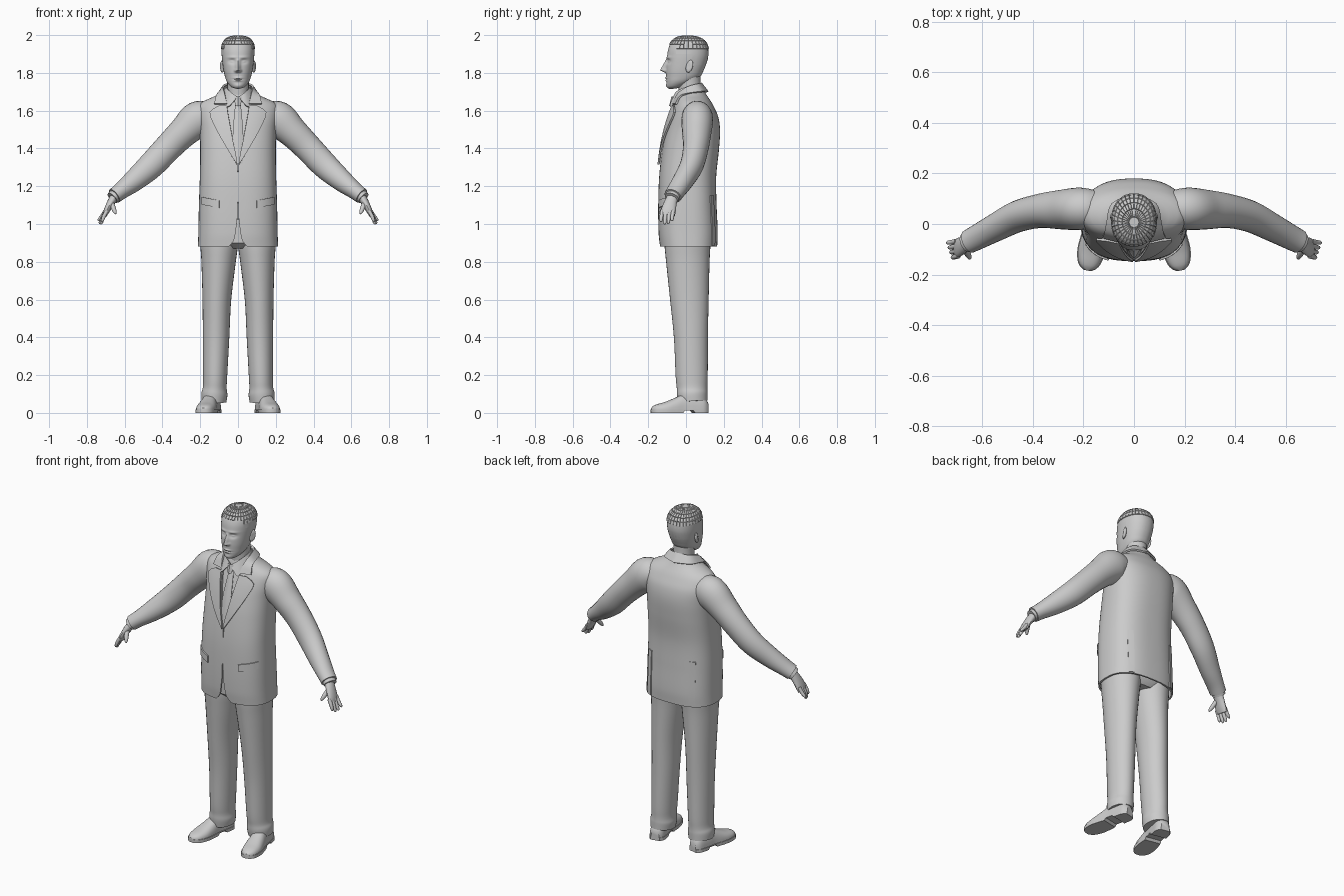
import bpy, bmesh, math
from mathutils import Vector
from math import sin, cos, pi, exp, copysign

if "Cube" in bpy.data.objects:
    bpy.data.objects.remove(bpy.data.objects["Cube"])

mat = bpy.data.materials.new("light_grey")
mat.diffuse_color = (0.6, 0.6, 0.6, 1)
mat.use_nodes = True
mat.node_tree.nodes["Principled BSDF"].inputs["Base Color"].default_value = mat.diffuse_color


def interp(table, t):
    """Smooth interpolation of rows (t, a, b, ...) -> (a, b, ...)."""
    t = min(max(t, table[0][0]), table[-1][0])
    i = max(k for k in range(len(table) - 1) if table[k][0] <= t)
    slope = lambda a, b: [(y - x) / (b[0] - a[0]) for x, y in zip(a[1:], b[1:])]
    p, q = table[i], table[i + 1]
    m0 = slope(table[max(i - 1, 0)], q)
    m1 = slope(p, table[min(i + 2, len(table) - 1)])
    h = q[0] - p[0]
    u = (t - p[0]) / h
    return [x * (1 + 2 * u) * (1 - u) ** 2 + y * u * u * (3 - 2 * u)
            + h * (a * u * (1 - u) ** 2 - b * u * u * (1 - u))
            for x, y, a, b in zip(p[1:], q[1:], m0, m1)]


def finish(name, bm, mirror=False, thick=0, offset=-1, angle=40):
    me = bpy.data.meshes.new(name)
    bm.to_mesh(me)
    bm.free()
    me.materials.append(mat)
    ob = bpy.data.objects.new(name, me)
    bpy.context.collection.objects.link(ob)
    bpy.ops.object.select_all(action='DESELECT')
    ob.select_set(True)
    bpy.context.view_layer.objects.active = ob
    if mirror:
        ob.modifiers.new("mirror", 'MIRROR')
        bpy.ops.object.modifier_apply(modifier="mirror")
    if thick:
        m = ob.modifiers.new("solid", 'SOLIDIFY')
        m.thickness, m.offset = thick, offset
        bpy.ops.object.modifier_apply(modifier="solid")
    bpy.ops.object.shade_smooth_by_angle(angle=math.radians(angle))
    return ob


def grid_mesh(rows, closed=True):
    bm = bmesh.new()
    vs = [[bm.verts.new(p) for p in r] for r in rows]
    n = len(vs[0])
    for a, b in zip(vs, vs[1:]):
        for j in range(n if closed else n - 1):
            k = (j + 1) % n
            bm.faces.new((a[j], a[k], b[k], b[j]))
    if closed:
        bm.faces.new(vs[0][::-1])
        bm.faces.new(vs[-1])
        bmesh.ops.recalc_face_normals(bm, faces=bm.faces)
    return bm


def loft(name, rows, mirror=False):
    return finish(name, grid_mesh(rows), mirror)


def plate(name, rows, mirror=True, thick=0.007):
    return finish(name, grid_mesh(rows, False), mirror, thick, 0)


def tube(name, pts, mirror=True, steps=24, n=24):
    """Tube through (x, y, z, radius, radius along y)."""
    tab = [(i, *p) for i, p in enumerate(pts)]
    path = [interp(tab, (len(pts) - 1) * i / steps) for i in range(steps + 1)]
    rows = []
    for i, p in enumerate(path):
        t = (Vector(path[min(i + 1, steps)][:3]) - Vector(path[max(i - 1, 0)][:3])).normalized()
        b = Vector((0, 1, 0))
        b = (b - t * b.dot(t)).normalized()
        m = t.cross(b)
        rows.append([Vector(p[:3]) + m * p[3] * cos(2 * pi * j / n) + b * p[4] * sin(2 * pi * j / n)
                     for j in range(n)])
    return loft(name, rows, mirror)


def section_point(s, a):
    """Point at angle a (0 = front) of section (half width, front, back, power)."""
    rx, yf, yb, p = s
    f = lambda v: copysign(abs(v) ** (2 / p), v)
    return rx * f(sin(a)), (yf + yb) / 2 - (yb - yf) / 2 * f(cos(a))


# jacket sections: height, half width, front, back, power
body = [(.88, .212, -.138, .165, 2.6), (.95, .21, -.145, .168, 2.6), (1.1, .207, -.147, .162, 2.6),
        (1.25, .202, -.142, .16, 2.6), (1.4, .2, -.125, .175, 2.5), (1.5, .203, -.105, .18, 2.4),
        (1.57, .212, -.085, .17, 2.3), (1.62, .212, -.068, .148, 2.1), (1.645, .192, -.06, .135, 2),
        (1.67, .138, -.055, .118, 2), (1.69, .1, -.05, .105, 2), (1.715, .08, -.035, .09, 2)]
# half width of the front opening by height
opening = [(.88, .05), (.91, .024), (.97, .011), (1.05, .003), (1.31, .003), (1.45, .028), (1.6, .055), (1.72, .07)]


def surface_y(x, z, side=-1):
    rx, yf, yb, p = interp(body, z)
    return (yf + yb) / 2 + side * (yb - yf) / 2 * (1 - min(1, x / rx) ** p) ** (1 / p)


# jacket: one half as an open sheet, mirrored
rows = []
for i in range(57):
    z = .88 + .835 * i / 56
    s = interp(body, z)
    a0 = math.asin(min(.97, interp(opening, z)[0] / s[0]) ** (s[3] / 2))
    row = [(*section_point(s, a0 + (pi - a0) * j / 32), z) for j in range(33)]
    row[-1] = (0, row[-1][1], z)
    rows.append(row)
finish("jacket", grid_mesh(rows, False), True, .01)

# shirt inside the jacket, and the hips
rows = []
for i in range(31):
    z = 1.02 + .69 * i / 30
    rx, yf, yb, p = interp(body, z)
    rows.append([(*section_point((rx - .02, yf + .015, yb - .015, p), 2 * pi * j / 48), z) for j in range(48)])
loft("shirt", rows)
loft("hips", [[(*section_point((w, f, b, 2.3), 2 * pi * j / 40), z) for j in range(40)]
              for z, w, f, b in ((.87, .13, -.07, .1), (.9, .185, -.105, .125), (1.1, .18, -.11, .13))])

# lapels and jacket collar
lap = [(1.315, .006), (1.42, .07), (1.525, .126), (1.595, .147), (1.625, .1)]
rows = []
for i in range(19):
    z = 1.315 + .31 * i / 18
    a, b = interp(opening, z)[0], interp(lap, z)[0]
    rows.append([(x, surface_y(x, z) - .01, z) for x in (a + (b - a) * k / 5 for k in range(6))])
plate("lapel", rows, thick=.01)
inner = [(.058, surface_y(.058, 1.635) - .01, 1.635), (.07, -.04, 1.69), (.078, .01, 1.725), (.06, .06, 1.74), (0, .08, 1.745)]
outer = [(.125, surface_y(.125, 1.635) - .01, 1.635), (.115, -.03, 1.675), (.105, .01, 1.69), (.085, .08, 1.7), (0, .115, 1.7)]


def band(name, first, second, thick):
    rows = []
    for e in (first, second):
        tab = [(i, *p) for i, p in enumerate(e)]
        rows.append([interp(tab, (len(e) - 1) * k / 16) for k in range(17)])
    plate(name, rows, thick=thick)


band("jacket_collar", inner, outer, .01)
band("shirt_collar",
     [(.008, -.062, 1.675), (.04, -.05, 1.7), (.062, 0, 1.725), (.05, .06, 1.735), (0, .078, 1.735)],
     [(.012, -.075, 1.66), (.055, -.08, 1.62), (.075, -.02, 1.68), (.065, .06, 1.7), (0, .1, 1.7)], .006)

# necktie: knot and blade
for name, prof, lift in (("tie_knot", ((1.675, .018), (1.655, .019), (1.625, .011)), -.012),
                         ("tie_blade", ((1.635, .012), (1.6, .017), (1.5, .026), (1.36, .03), (1.32, .028)), .005)):
    plate(name, [[(x * w, surface_y(0, z) + lift - .008 * (1 - abs(x)), z) for x in (-1, -.4, 0, .4, 1)]
                 for z, w in prof], mirror=False)

# pocket flaps and back vents
plate("pocket_flap", [[(x, surface_y(x, z + (x - .1) * .2) - .004, z + (x - .1) * .2)
                       for x in (.1 + .09 * k / 8 for k in range(9))] for z in (1.085, 1.105, 1.125)])
plate("back_vent", [[(x, surface_y(x, z, 1) + .002, z) for x in (.125, .14, .155)]
                    for z in (.885 + .265 * k / 8 for k in range(9))])

# sleeves, cuffs, hands
tube("sleeve", [(.14, .06, 1.57, .07, .07), (.21, .06, 1.555, .096, .084), (.29, .057, 1.485, .081, .078),
                (.37, .052, 1.405, .074, .068), (.46, .03, 1.31, .07, .062), (.55, -.015, 1.23, .058, .055),
                (.62, -.052, 1.175, .045, .05), (.655, -.07, 1.148, .042, .047)], steps=35)
tube("shirt_cuff", [(.64, -.062, 1.16, .035, .04), (.665, -.075, 1.137, .034, .039)], steps=2)
tube("palm", [(.65, -.068, 1.15, .024, .029), (.675, -.083, 1.11, .02, .034), (.695, -.093, 1.07, .016, .039),
              (.705, -.097, 1.045, .011, .037)], steps=10, n=16)
for i, (y, tip) in enumerate(((-.126, 1.01), (-.106, .998), (-.087, 1.0), (-.068, 1.015))):
    dx = .006 * i
    tube("finger_%d" % (i + 1), [(.694 + dx / 2, y, 1.07, .01, .01), (.71 + dx / 2, y - .004, (1.07 + tip) / 2, .01, .01),
                                 (.718 + dx, y - .006, tip + .008, .008, .008), (.72 + dx, y - .006, tip, .003, .003)],
         steps=9, n=10)
tube("thumb", [(.672, -.085, 1.12, .013, .013), (.662, -.112, 1.09, .013, .013), (.652, -.13, 1.065, .01, .01),
               (.648, -.136, 1.053, .004, .004)], steps=9, n=10)

# trousers with folds at the ankle
tube("trouser_leg", [(.127, .036, .06, .066, .078), (.125, .033, .1, .069, .081), (.123, .032, .135, .063, .081),
                     (.121, .03, .2, .064, .085), (.116, .026, .4, .07, .09), (.112, .018, .6, .076, .102),
                     (.103, .01, .8, .091, .115), (.1, .008, .9, .1, .122), (.1, .01, 1.0, .095, .12)], steps=48, n=32)

# shoes: sections from heel to toe (distance, half width, height)
d = Vector((.06, -.3, 0)).normalized()
side = Vector((-d.y, d.x, 0))
pose = lambda s, l, z: Vector((.125, .115, z)) + d * s + side * l
shoe = [(0, .024, .055), (.02, .04, .085), (.08, .044, .1), (.13, .044, .1), (.18, .05, .078), (.23, .052, .058),
        (.275, .042, .045), (.295, .028, .036), (.305, .012, .026)]
upper, sole = [], []
for i in range(29):
    s = .305 * i / 28
    w, h = interp(shoe, s)
    upper.append([pose(s, w * copysign(abs(cos(a)) ** .8, cos(a)), .014 + (h - .014) * sin(a) ** .8)
                  for a in (pi * k / 16 for k in range(17))])
    bottom = .013 if .085 < s < .14 else 0
    w += .003
    sole.append([pose(s, -w, bottom), pose(s, w, bottom), pose(s, w, .019), pose(s, -w, .019)])
loft("shoe_upper", upper, True)
loft("shoe_sole", sole, True)

# head: lofted sections with features pushed out along the face
skull = [(1.716, .008, -.09, -.065, 2), (1.722, .03, -.098, -.03, 2), (1.735, .046, -.102, 0, 2.1),
         (1.755, .06, -.103, .04, 2.2), (1.78, .069, -.105, .075, 2.2), (1.81, .076, -.106, .092, 2.2),
         (1.85, .082, -.104, .108, 2.2), (1.89, .086, -.1, .118, 2.2), (1.925, .086, -.094, .117, 2.2),
         (1.955, .079, -.082, .107, 2.2), (1.975, .066, -.065, .088, 2.1), (1.988, .044, -.04, .058, 2),
         (1.994, .014, -.008, .02, 2)]
clamp = lambda v: min(1, max(0, v))
bump = lambda x, sx, z, sz: exp(-(x / sx) ** 2 - (z / sz) ** 2)


def face_relief(x, z):
    x = abs(x)
    nose = .029 * exp(-(x / .011) ** 2) * clamp((1.878 - z) / .06) * clamp((z - 1.798) / .014)
    nose += .008 * bump(x - .013, .007, z - 1.812, .008)
    eyes = .006 * bump(x - .032, .011, z - 1.86, .006) - .011 * bump(x - .031, .019, z - 1.861, .012)
    brow = .004 * bump(x - .03, .025, z - 1.882, .007)
    mouth = .006 * bump(x, .02, z - 1.773, .005) + .006 * bump(x, .018, z - 1.759, .005)
    mouth -= .003 * bump(x, .026, z - 1.766, .003)
    return nose + eyes + brow + mouth + .004 * bump(x, .018, z - 1.732, .01)


rows = []
for i in range(91):
    z = 1.716 + .278 * i / 90
    ring = [section_point(interp(skull, z), 2 * pi * j / 112) for j in range(112)]
    rows.append([(x, y - (face_relief(x, z) if y < -.02 else 0), z) for x, y in ring])
loft("head", rows)
tube("neck", [(0, .032, 1.62, .062, .065), (0, .02, 1.72, .057, .06), (0, .015, 1.8, .06, .062)], False, 8)

# hair: raised locks separated by grooves
levels = (1.84, 1.87, 1.9, 1.926, 1.948, 1.966, 1.979, 1.988, 1.993)
rows = []
for z in levels:
    rx, yf, yb, p = interp(skull, z)
    rows.append([(*section_point((rx + .001, yf - .001, yb + .001, p), 2 * pi * j / 32), z + .001) for j in range(32)])
bm = grid_mesh(rows)
hairline = lambda y: 1.945 if y < -.055 else 1.9 if y < .035 else 1.84
bmesh.ops.delete(bm, geom=[f for f in bm.faces if f.calc_center_median().z < hairline(f.calc_center_median().y)],
                 context='FACES')
locks = [f for f in bm.faces if f.calc_center_median().z > 1.93]
bmesh.ops.inset_individual(bm, faces=locks, thickness=.0012, depth=.0045)
finish("hair", bm)

# ears
bm = bmesh.new()
bmesh.ops.create_uvsphere(bm, u_segments=20, v_segments=14, radius=1)
for v in bm.verts:
    x, y, z = v.co
    dish = .005 * exp(-((y + .2) / .5) ** 2 - (z / .55) ** 2) if x > 0 else 0
    v.co = (.083 + .011 * x - dish + .006 * y, .018 + .019 * y + .006 * z, 1.835 + .033 * z)
finish("ear", bm, True)
